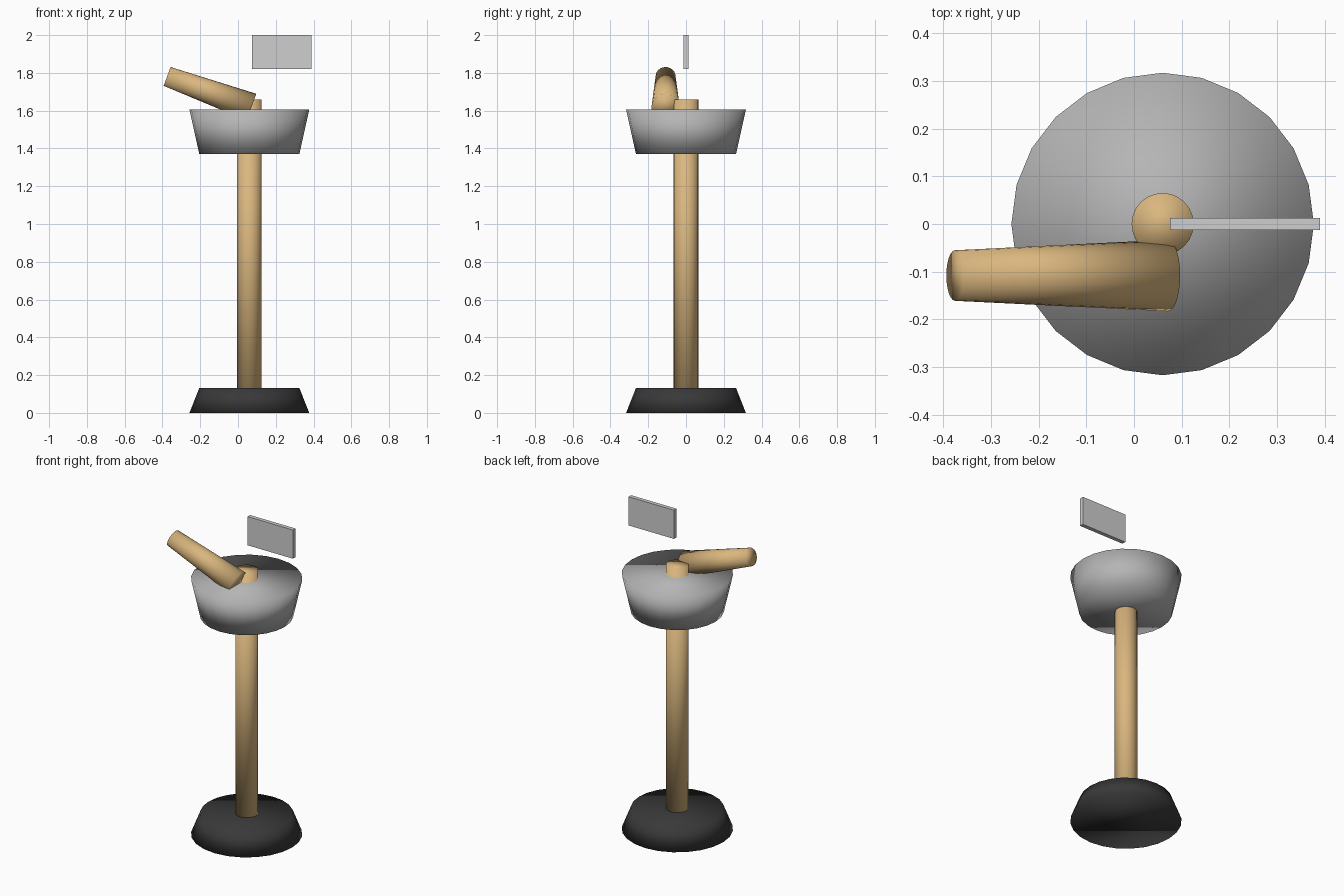
import bpy, bmesh, math
from mathutils import Matrix

cube = bpy.data.objects.get("Cube")
if cube:
    bpy.data.objects.remove(cube, do_unlink=True)


def material(name, color):
    mat = bpy.data.materials.new(name)
    mat.use_nodes = True
    mat.diffuse_color = (*color, 1)
    mat.node_tree.nodes["Principled BSDF"].inputs["Base Color"].default_value = (*color, 1)
    return mat


wood = material("light wood", (0.70, 0.47, 0.21))
grey = material("stone grey", (0.46, 0.46, 0.46))
black = material("soft black", (0.04, 0.04, 0.04))
pale = material("pale grey", (0.62, 0.62, 0.62))


def finish(name, bm, mat, smooth):
    mesh = bpy.data.meshes.new(name)
    for face in bm.faces:
        face.smooth = smooth
    bm.to_mesh(mesh)
    bm.free()
    mesh.materials.append(mat)
    obj = bpy.data.objects.new(name, mesh)
    bpy.context.collection.objects.link(obj)
    return obj


def tapered(name, bottom, top, depth, center, mat, tilt=0):
    """Capped round part, smooth all over, tilted in the xz plane."""
    bm = bmesh.new()
    bmesh.ops.create_cone(bm, cap_ends=True, segments=24, radius1=bottom, radius2=top,
                          depth=depth, matrix=Matrix.Rotation(tilt, 4, 'Y'))
    obj = finish(name, bm, mat, True)
    obj.location = center
    return obj


def upright(name, bottom, top, z0, z1, mat):
    return tapered(name, bottom, top, z1 - z0, (AXIS, 0, (z0 + z1) / 2), mat)


AXIS = 0.06  # x of the stand's centre line

# Stand
upright("base", 0.317, 0.265, 0, 0.132, black)
upright("pole", 0.065, 0.065, 0.02, 1.66, wood)
upright("bowl", 0.265, 0.317, 1.37, 1.605, grey)

# Handle resting on the bowl, rising to the right
tapered("handle", 0.075, 0.053, 0.475, (-0.152, -0.108, 1.70), wood, math.radians(-70))

# Floating plate
bm = bmesh.new()
bmesh.ops.create_cube(bm, size=1, matrix=Matrix.Diagonal((0.315, 0.025, 0.18, 1)))
finish("sign_plate", bm, pale, False).location = (0.2325, 0, 1.91)
